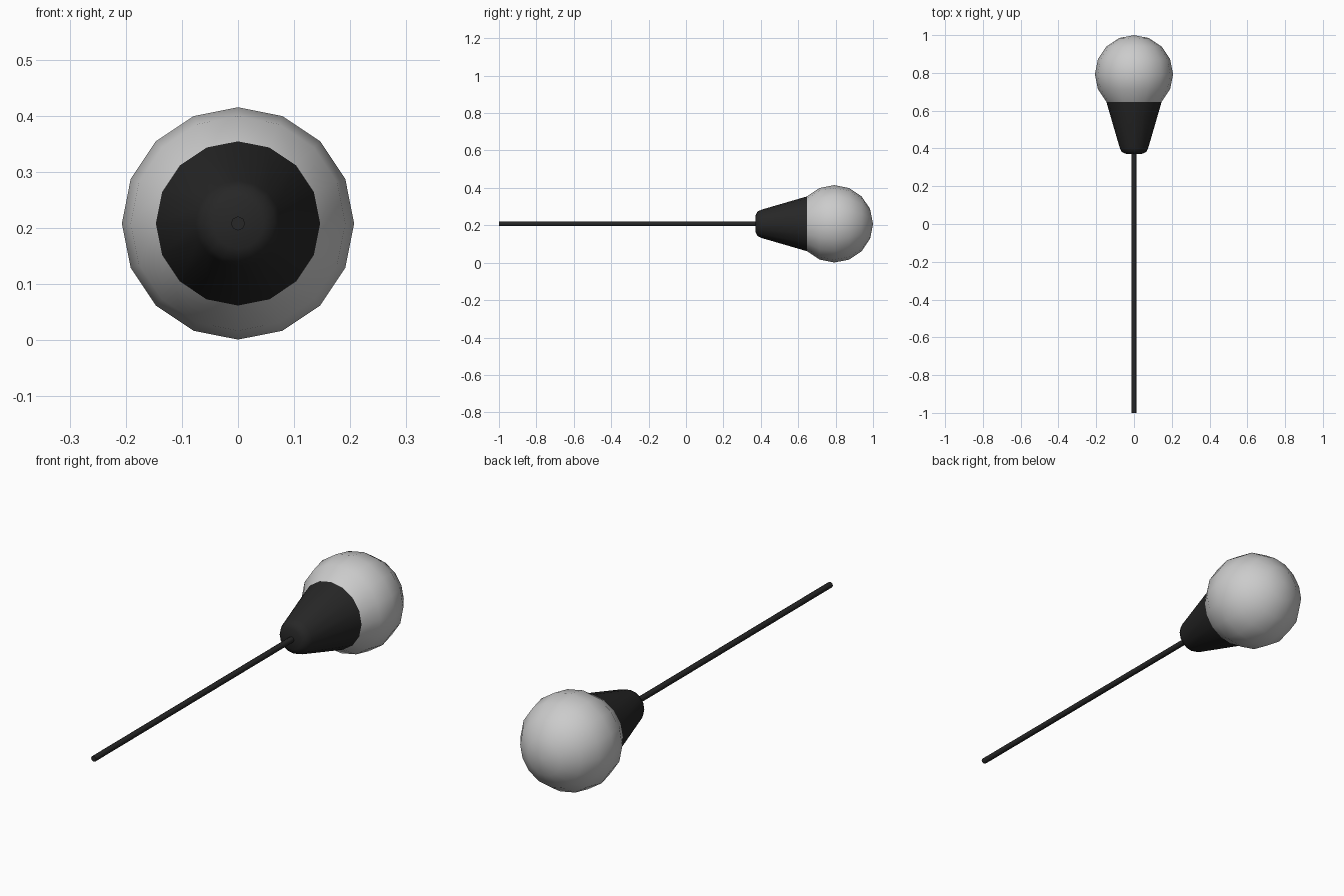
import bpy, bmesh
from math import sin, cos, pi, radians

if "Cube" in bpy.data.objects:
    bpy.data.objects.remove(bpy.data.objects["Cube"])

AXIS_Z = 0.208   # height of the long axis
R = 0.207        # ball radius
BALL_Y = 0.793   # ball centre along the axis

dark = bpy.data.materials.new("dark")
dark.diffuse_color = (0.02, 0.02, 0.02, 1)
dark.use_nodes = True
dark.node_tree.nodes["Principled BSDF"].inputs["Base Color"].default_value = dark.diffuse_color


def lathe(name, profile, sides, mat=None, angle=50):
    """Revolve (y, radius) points around the y axis; radius 0 makes a pole."""
    bm = bmesh.new()
    rings = []
    for y, r in profile:
        n = sides if r > 1e-6 else 1
        rings.append([bm.verts.new((r * sin(2 * pi * i / sides), y,
                                    AXIS_Z + r * cos(2 * pi * i / sides)))
                      for i in range(n)])
    for a, b in zip(rings, rings[1:]):
        for i in range(sides):
            j = (i + 1) % sides
            quad = [a[i % len(a)], a[j % len(a)], b[j % len(b)], b[i % len(b)]]
            bm.faces.new(list(dict.fromkeys(quad)))
    bmesh.ops.recalc_face_normals(bm, faces=bm.faces)
    mesh = bpy.data.meshes.new(name)
    bm.to_mesh(mesh)
    bm.free()
    obj = bpy.data.objects.new(name, mesh)
    bpy.context.collection.objects.link(obj)
    if mat:
        mesh.materials.append(mat)
    bpy.ops.object.select_all(action='DESELECT')
    obj.select_set(True)
    bpy.context.view_layer.objects.active = obj
    bpy.ops.object.shade_smooth_by_angle(angle=radians(angle))
    return obj


# Ball: sphere rings from the far pole to the ring where the collar begins
ball = [(BALL_Y + R * cos(k * pi / 8), R * sin(k * pi / 8)) for k in range(7)]
lathe("ball_head", ball, 16)

# Tapered collar with a rounded narrow end, sharing the ball's last ring
lathe("collar", [ball[-1], (0.405, 0.076), (0.383, 0.066), (0.372, 0.045),
                 (0.37, 0)], 16, dark)

# Thin shaft
lathe("shaft", [(0.38, 0), (0.38, 0.0125), (-1, 0.0125), (-1, 0)], 8, dark)
